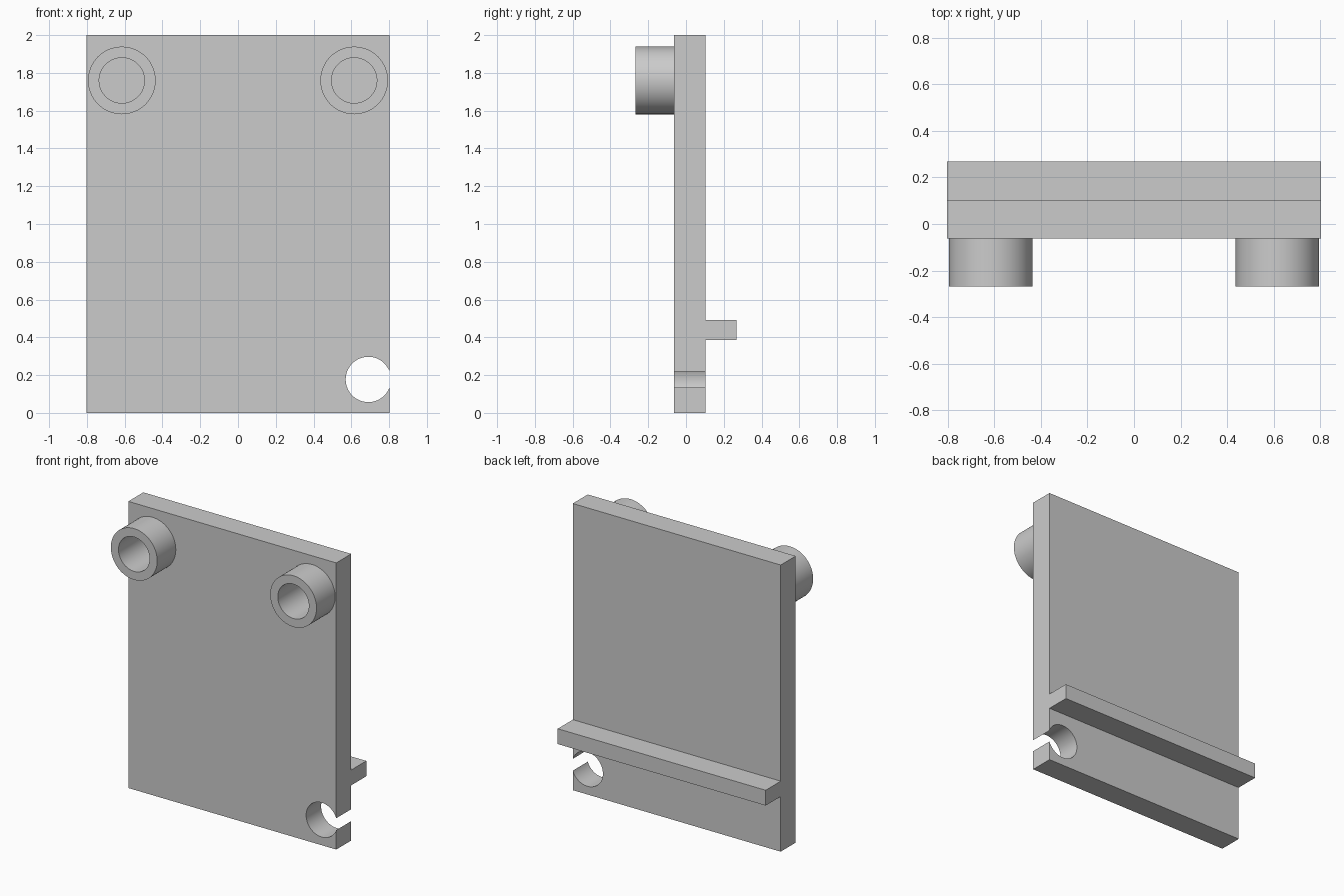
import bpy
import math

default = bpy.data.objects.get("Cube")
if default:
    bpy.data.objects.remove(default, do_unlink=True)

grey = bpy.data.materials.new("light_grey")
grey.use_nodes = True
GREY = (0.6, 0.6, 0.6, 1)
grey.diffuse_color = GREY
grey.node_tree.nodes["Principled BSDF"].inputs["Base Color"].default_value = GREY

WIDTH, HEIGHT = 1.605, 2.0
FRONT, BACK = -0.063, 0.102      # plate faces
TUBE_FRONT, SOCKET_FLOOR = -0.268, 0.07
LEDGE_BACK = 0.268


def finish(obj, name):
    obj.name = name
    obj.data.materials.append(grey)
    return obj


def box(name, y0, y1, z0, z1):
    bpy.ops.mesh.primitive_cube_add(size=1, location=(0, (y0 + y1) / 2, (z0 + z1) / 2))
    obj = bpy.context.object
    obj.scale = (WIDTH, y1 - y0, z1 - z0)
    bpy.ops.object.transform_apply(location=True, rotation=True, scale=True)
    return finish(obj, name)


def cylinder(name, x, z, radius, y0, y1):
    bpy.ops.mesh.primitive_cylinder_add(
        vertices=64, radius=radius, depth=y1 - y0,
        location=(x, (y0 + y1) / 2, z), rotation=(math.pi / 2, 0, 0))
    bpy.ops.object.transform_apply(location=True, rotation=True, scale=True)
    return finish(bpy.context.object, name)


def cut(obj, cutter):
    mod = obj.modifiers.new("cut", "BOOLEAN")
    mod.operation = "DIFFERENCE"
    mod.solver = "EXACT"
    mod.object = cutter
    bpy.ops.object.select_all(action="DESELECT")
    bpy.context.view_layer.objects.active = obj
    obj.select_set(True)
    bpy.ops.object.modifier_apply(modifier=mod.name)


def smooth(obj):
    bpy.ops.object.select_all(action="DESELECT")
    bpy.context.view_layer.objects.active = obj
    obj.select_set(True)
    bpy.ops.object.shade_smooth_by_angle(angle=math.radians(30))


# Upright plate and the ledge across its back
plate = box("plate", FRONT, BACK, 0, HEIGHT)
box("back_ledge", BACK, LEDGE_BACK, 0.385, 0.492)

# Round notch that breaks through the plate's left edge
notch = cylinder("notch_cutter", 0.69, 0.177, 0.12, FRONT - 0.1, BACK + 0.1)
cut(plate, notch)
bpy.data.objects.remove(notch, do_unlink=True)

# Pair of front tubes, with blind sockets running on into the plate
for side, x in (("left", 0.615), ("right", -0.615)):
    tube = cylinder(side + "_tube", x, 1.76, 0.179, TUBE_FRONT, FRONT)
    bore = cylinder("bore_cutter", x, 1.76, 0.12, TUBE_FRONT - 0.1, SOCKET_FLOOR)
    cut(tube, bore)
    cut(plate, bore)
    bpy.data.objects.remove(bore, do_unlink=True)
    smooth(tube)

smooth(plate)
